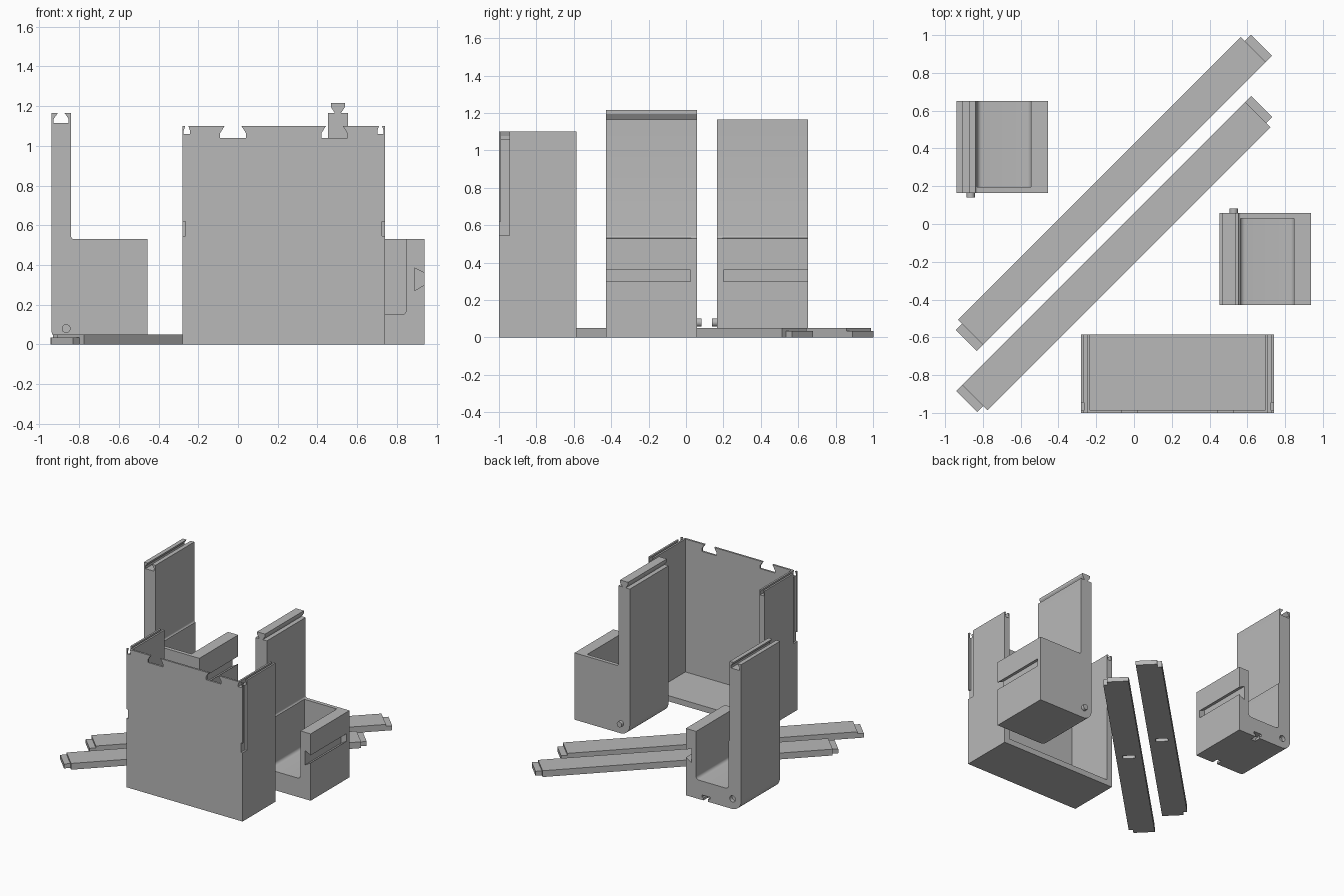
import bpy, bmesh, math

cube = bpy.data.objects.get("Cube")
if cube:
    bpy.data.objects.remove(cube, do_unlink=True)

# One plain grey plastic
grey = bpy.data.materials.new("plain_grey")
grey.use_nodes = True
GREY = (0.48, 0.48, 0.48, 1)
grey.diffuse_color = GREY
grey.node_tree.nodes["Principled BSDF"].inputs["Base Color"].default_value = GREY


def prism(name, pts, y0, y1):
    """Extrude an x-z outline from y0 to y1."""
    bm = bmesh.new()
    face = bm.faces.new([bm.verts.new((x, y0, z)) for x, z in pts])
    ext = bmesh.ops.extrude_face_region(bm, geom=[face])
    moved = [v for v in ext["geom"] if isinstance(v, bmesh.types.BMVert)]
    bmesh.ops.translate(bm, verts=moved, vec=(0, y1 - y0, 0))
    bmesh.ops.recalc_face_normals(bm, faces=bm.faces)
    mesh = bpy.data.meshes.new(name)
    bm.to_mesh(mesh)
    bm.free()
    mesh.materials.append(grey)
    obj = bpy.data.objects.new(name, mesh)
    bpy.context.collection.objects.link(obj)
    return obj


def rect(x0, x1, z0, z1):
    return [(x0, z0), (x1, z0), (x1, z1), (x0, z1)]


def arc(cx, cz, r, start, end, n=8):
    angles = [math.radians(start + (end - start) * i / n) for i in range(n + 1)]
    return [(cx + r * math.cos(a), cz + r * math.sin(a)) for a in angles]


def circle(cx, cz, r):
    return arc(cx, cz, r, 0, 345, 23)


def dovetail(cx, z0, z1, wide, narrow, top):
    """Groove outline, wide at the bottom, open upward to top."""
    zm = z0 + (z1 - z0) * 0.4
    right = [(wide, z0), (wide, zm), (narrow, z1), (narrow, top)]
    return [(cx + w, z) for w, z in right] + [(cx - w, z) for w, z in reversed(right)]


def combine(obj, others, operation):
    """Apply booleans and discard the helper objects."""
    for other in others:
        other.hide_render = True
        mod = obj.modifiers.new("cut", 'BOOLEAN')
        mod.operation, mod.solver, mod.object = operation, 'EXACT', other
    bpy.context.view_layer.update()
    graph = bpy.context.evaluated_depsgraph_get()
    mesh = bpy.data.meshes.new_from_object(obj.evaluated_get(graph))
    obj.modifiers.clear()
    obj.data = mesh
    for other in others:
        bpy.data.objects.remove(other, do_unlink=True)


def smooth(obj):
    bpy.ops.object.select_all(action='DESELECT')
    obj.select_set(True)
    bpy.context.view_layer.objects.active = obj
    bpy.ops.object.shade_smooth_by_angle(angle=math.radians(30))


# Main housing: thin front wall, two side walls and a floor
L, R, F, B, H = -0.28, 0.74, -1.0, -0.585, 1.1
housing = prism("housing", rect(L, R, 0, H), F, B)
cuts = [prism("cavity", rect(L + 0.045, R - 0.045, 0.045, 1.2), F + 0.015, B + 0.1)]
for cx in (-0.025, 0.485):
    cuts.append(prism("front_notch", dovetail(cx, 1.04, H, 0.065, 0.042, 1.2), F - 0.1, F + 0.03))
for side, edge in ((1, L), (-1, R)):
    cuts.append(prism("top_groove", dovetail(edge + side * 0.0225, 1.06, H, 0.016, 0.008, 1.2),
                      F - 0.1, B + 0.1))
    a, b = sorted((edge - side * 0.05, edge + side * 0.015))
    cuts.append(prism("side_slot", rect(a, b, 0.545, 1.2), F + 0.012, F + 0.055))
    cuts.append(prism("slot_mouth", rect(a, b, 0.545, 0.62), F - 0.1, F + 0.03))
combine(housing, cuts, 'DIFFERENCE')


# Pockets with a tall back post; the closed end is at y, the open end lies along d
def clip(name, x, y, d, male):
    W, D, TALL, LOW, POST = 0.485, 0.487, 1.165, 0.53, 0.1

    def part(label, pts, v0, v1):
        return prism(label, [(x + u, z) for u, z in pts], y + d * v0, y + d * v1)

    outline = (arc(0.08, 0.08, 0.08, 180, 270) + [(W, 0), (W, LOW)]
               + arc(POST + 0.015, LOW + 0.015, 0.015, 270, 180, 4)
               + [(POST, TALL), (0, TALL)])
    body = part(name, outline, 0, D)
    hollow = (arc(0.135, 0.175, 0.025, 180, 270, 5) + arc(0.37, 0.175, 0.025, 270, 360, 5)
              + [(0.395, 0.7), (0.11, 0.7)])
    groove = [(0.435, 0.27), (W, 0.3), (W + 0.05, 0.3), (W + 0.05, 0.36), (W, 0.36), (0.435, 0.385)]
    cuts = [part("hollow", hollow, 0.03, D + 0.1),
            part("wall_groove", groove, 0.035, D + 0.1),
            part("socket", circle(0.075, 0.08, 0.025), D - 0.03, D + 0.1)]
    if not male:
        cuts.append(part("post_groove", dovetail(0.05, 1.115, TALL, 0.038, 0.017, 1.3), -0.1, D + 0.1))
        # Small T-shaped sockets under both ends
        for v0, v1 in ((-0.1, 0.05), (D - 0.05, D + 0.1)):
            cuts.append(part("foot_socket", [(0.29, -0.1), (0.33, -0.1), (0.33, 0.02), (0.345, 0.02),
                                             (0.345, 0.04), (0.275, 0.04), (0.275, 0.02), (0.29, 0.02)],
                             v0, v1))
    combine(body, cuts, 'DIFFERENCE')
    added = [part("pin", circle(0.075, 0.08, 0.022), -0.025, 0.01)]
    if male:
        added.append(part("rail", [(0.035, TALL - 0.01), (0.065, TALL - 0.01), (0.065, TALL),
                                   (0.085, 1.195), (0.085, 1.215), (0.015, 1.215),
                                   (0.015, 1.195), (0.035, TALL)], 0, D))
    combine(body, added, 'UNION')
    smooth(body)


clip("right_pocket", -0.94, 0.165, 1, False)
clip("left_pocket", 0.453, 0.058, -1, True)


# Diagonal flat bars with a stepped tongue at each end
def bar(name, x0, x1, tx0, tx1, y0, y1):
    obj = prism(name, rect(x0, x1, 0, 0.05), y0, y1)
    tongues = [prism("tongue", rect(tx0, tx1, 0, 0.035), a, b)
               for a, b in ((y0 - 0.046, y0 + 0.01), (y1 - 0.01, y1 + 0.046))]
    combine(obj, tongues, 'UNION')
    cx, cy = (x0 + x1) / 2, (y0 + y1) / 2
    slot = prism("underside_slot", rect(cx - 0.045, cx + 0.045, -0.1, 0.03), cy - 0.02, cy + 0.02)
    combine(obj, [slot], 'DIFFERENCE')
    obj.rotation_euler.z = -math.pi / 4


bar("back_bar", -0.30, -0.113, -0.27, -0.113, -1.018, 1.10)
bar("front_bar", -0.04, 0.148, -0.04, 0.117, -1.245, 0.873)
